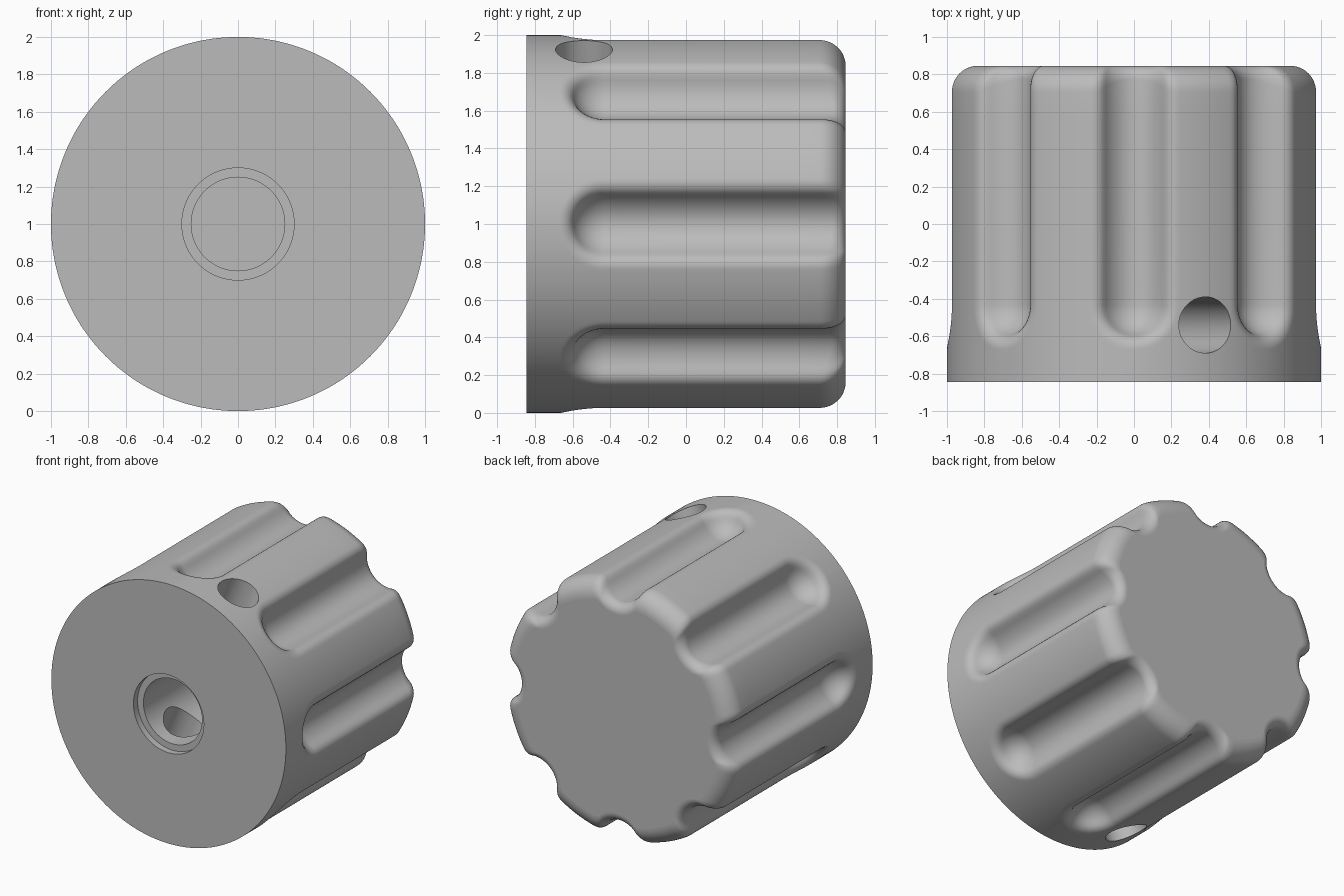
import bpy, bmesh, math
from mathutils import Matrix, Vector

if "Cube" in bpy.data.objects:
    bpy.data.objects.remove(bpy.data.objects["Cube"])

FRONT, BACK, AXIS_Z = -0.845, 0.845, 1.0
FLUTES, PER_FLUTE = 8, 64
FLUTE_START = -0.43          # centre of the rounded flute end
RIM, ROUND, DEPTH = 0.24, 0.08, 0.16
# Height of the flute circle's centre, so that it meets the rim rounding tangentially
LIFT = (RIM**2 + ROUND**2 - (DEPTH + ROUND)**2) / (2 * DEPTH)
BALL = LIFT + DEPTH
CONTACT = RIM * BALL / (BALL + ROUND)

gray = bpy.data.materials.new("Gray plastic")
gray.use_nodes = True
gray.diffuse_color = (0.5, 0.5, 0.5, 1)
gray.node_tree.nodes["Principled BSDF"].inputs["Base Color"].default_value = gray.diffuse_color


def flute_depth(s):
    """Depth of the cut at distance s from the flute's centre line."""
    if s >= RIM:
        return 0.0
    if s > CONTACT:
        return ROUND - math.sqrt(ROUND**2 - (RIM - s)**2)
    return math.sqrt(BALL**2 - s**2) - LIFT


def depth_at(angle, y):
    pitch = math.tau / FLUTES
    across = (angle + pitch / 2) % pitch - pitch / 2
    return flute_depth(math.hypot(across, min(0.0, y - FLUTE_START)))


def lathe_point(angle, r, y):
    return Vector((r * math.cos(angle), y, AXIS_Z + r * math.sin(angle)))


def skin(name, rings):
    """Closed solid from a list of equal rings, capped by fans."""
    bm = bmesh.new()
    loops = [[bm.verts.new(p) for p in ring] for ring in rings]
    n = len(loops[0])
    for a, b in zip(loops, loops[1:]):
        for i in range(n):
            j = (i + 1) % n
            bm.faces.new((a[i], a[j], b[j], b[i]))
    for loop in (loops[0], loops[-1]):
        hub = bm.verts.new(sum((v.co for v in loop), Vector()) / n)
        for i in range(n):
            bm.faces.new((loop[i], loop[(i + 1) % n], hub))
    bmesh.ops.recalc_face_normals(bm, faces=bm.faces)
    mesh = bpy.data.meshes.new(name)
    bm.to_mesh(mesh)
    bm.free()
    mesh.materials.append(gray)
    obj = bpy.data.objects.new(name, mesh)
    bpy.context.collection.objects.link(obj)
    return obj


# Fluted grip body
count = FLUTES * PER_FLUTE
angles = [math.tau * i / count for i in range(count)]
steps = 26
rim_y = FLUTE_START - RIM
levels = [FRONT] + [rim_y + RIM * i / steps for i in range(steps + 1)] + [0.1, 0.6]
rings = [[lathe_point(a, 1 - depth_at(a, y), y) for a in angles] for y in levels]

# Rounded back edge, tighter inside the flutes
for k in range(13):
    turn = math.pi / 2 * k / 12
    ring = []
    for a in angles:
        d = depth_at(a, BACK)
        f = 0.14 - 0.07 * d / DEPTH
        ring.append(lathe_point(a, 1 - d - f * (1 - math.cos(turn)),
                                BACK - f * (1 - math.sin(turn))))
    rings.append(ring)
knob = skin("knob_body", rings)

# Stepped shaft bore and a set screw hole straight through
round_angles = [math.tau * i / 96 for i in range(96)]
bore_profile = [(0.3, FRONT - 0.1), (0.3, FRONT + 0.05), (0.25, FRONT + 0.05), (0.25, 0.35)]
bore = skin("bore_cutter", [[lathe_point(a, r, y) for a in round_angles]
                            for r, y in bore_profile])
tilt = Matrix.Rotation(math.radians(22.5), 3, 'Y')
screw = skin("screw_hole_cutter", [
    [tilt @ Vector((0.15 * math.cos(a), -0.54 + 0.15 * math.sin(a), h)) + Vector((0, 0, AXIS_Z))
     for a in round_angles] for h in (-1.2, 1.2)])

bpy.context.view_layer.objects.active = knob
knob.select_set(True)
for cutter in (bore, screw):
    cutter.hide_render = True
    mod = knob.modifiers.new(cutter.name, 'BOOLEAN')
    mod.operation, mod.solver, mod.object = 'DIFFERENCE', 'EXACT', cutter
    bpy.ops.object.modifier_apply(modifier=mod.name)
    bpy.data.objects.remove(cutter)

# Smooth sides, flat end faces
bpy.ops.object.shade_smooth_by_angle(angle=math.radians(35))
for face in knob.data.polygons:
    if abs(face.normal.y) > 0.999:
        face.use_smooth = False
